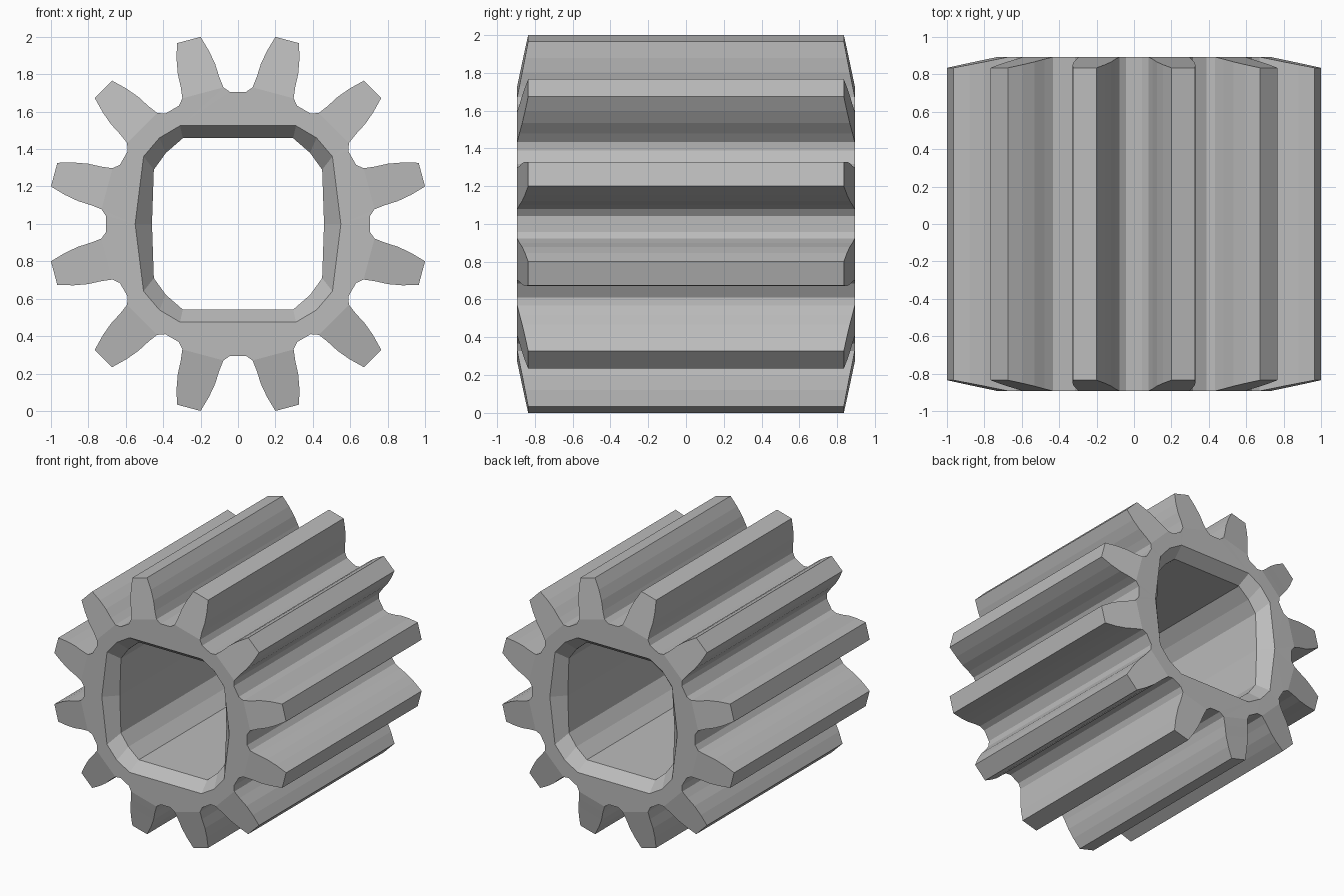
import bpy, bmesh, math
from mathutils import Vector

cube = bpy.data.objects.get("Cube")
if cube:
    bpy.data.objects.remove(cube)

TEETH, TIP_R, ROOT_R = 12, 1.02, 0.734
FACE_Y, TIP_Y = 0.893, 0.835      # half length at the hub and at the tooth tips
BORE_Y = 0.80                     # where the bore bevel ends
CENTRE_Z = 1.0

# Half of one groove between teeth: (sideways, outwards), tooth tip to groove floor
HALF_GROOVE = [(0.2, 1.0), (0.155, 0.925), (0.122, 0.855), (0.1, 0.785),
               (0.078, 0.73), (0.042, 0.705)]
# Quarter outlines of the rounded square bore, at its mouth and inside
MOUTH = [(0.55, 0), (0.505, 0.36), (0.42, 0.46), (0.31, 0.525)]
BORE = [(0.46, 0), (0.45, 0.29), (0.385, 0.38), (0.295, 0.458)]


def gear_outline():
    groove = HALF_GROOVE + [(-s, r) for s, r in reversed(HALF_GROOVE)]
    points = []
    for k in range(TEETH):
        turn = 2 * math.pi * k / TEETH
        c, s = math.cos(turn), math.sin(turn)
        points += [(a * c - r * s, a * s + r * c) for a, r in groove]
    return points


def full_loop(quarter):
    half = quarter + [(-x, z) for x, z in reversed(quarter)]
    return half + [(x, -z) for x, z in reversed(half) if z > 0]


def end_depth(x, z):
    # The tooth ends slope back towards the tips
    t = (math.hypot(x, z) - ROOT_R) / (TIP_R - ROOT_R)
    return FACE_Y + (TIP_Y - FACE_Y) * min(max(t, 0), 1)


def add_ring(bm, points, side, depth):
    return [bm.verts.new((x, side * depth(x, z), z + CENTRE_Z)) for x, z in points]


def bridge(bm, a, b):
    for i in range(len(a)):
        j = (i + 1) % len(a)
        bm.faces.new((a[i], a[j], b[j], b[i]))


def loop_edges(bm, ring):
    edges = []
    for i, v in enumerate(ring):
        w = ring[(i + 1) % len(ring)]
        edges.append(bm.edges.get((v, w)) or bm.edges.new((v, w)))
    return edges


bm = bmesh.new()
n = len(HALF_GROOVE)
outers, bores = [], []
for side in (-1, 1):
    outer = add_ring(bm, gear_outline(), side, end_depth)
    mouth = add_ring(bm, full_loop(MOUTH), side, lambda x, z: FACE_Y)
    bore = add_ring(bm, full_loop(BORE), side, lambda x, z: BORE_Y)
    # Sloping ends of the teeth, as strips across each tooth
    total = len(outer)
    for k in range(TEETH):
        start = 2 * n * k
        for i in range(n - 2):
            bm.faces.new((outer[start + i], outer[start + i + 1],
                          outer[(start - 2 - i) % total], outer[(start - 1 - i) % total]))
    # Flat hub face between the tooth roots and the bore mouth
    hub = [v for i, v in enumerate(outer) if n - 2 <= i % (2 * n) <= n + 1]
    bmesh.ops.triangle_fill(bm, use_beauty=True, use_dissolve=False,
                            edges=loop_edges(bm, hub) + loop_edges(bm, mouth),
                            normal=Vector((0, side, 0)))
    bridge(bm, mouth, bore)
    outers.append(outer)
    bores.append(bore)

# Tooth flanks and bore walls along the length
bridge(bm, *outers)
bridge(bm, *bores)
bmesh.ops.recalc_face_normals(bm, faces=bm.faces)

mesh = bpy.data.meshes.new("pinion_gear")
bm.to_mesh(mesh)
bm.free()

# Plain grey metal
grey = bpy.data.materials.new("grey_metal")
grey.use_nodes = True
colour = (0.5, 0.5, 0.5, 1)
grey.diffuse_color = colour
grey.node_tree.nodes["Principled BSDF"].inputs["Base Color"].default_value = colour
mesh.materials.append(grey)

gear = bpy.data.objects.new("pinion_gear", mesh)
bpy.context.scene.collection.objects.link(gear)
